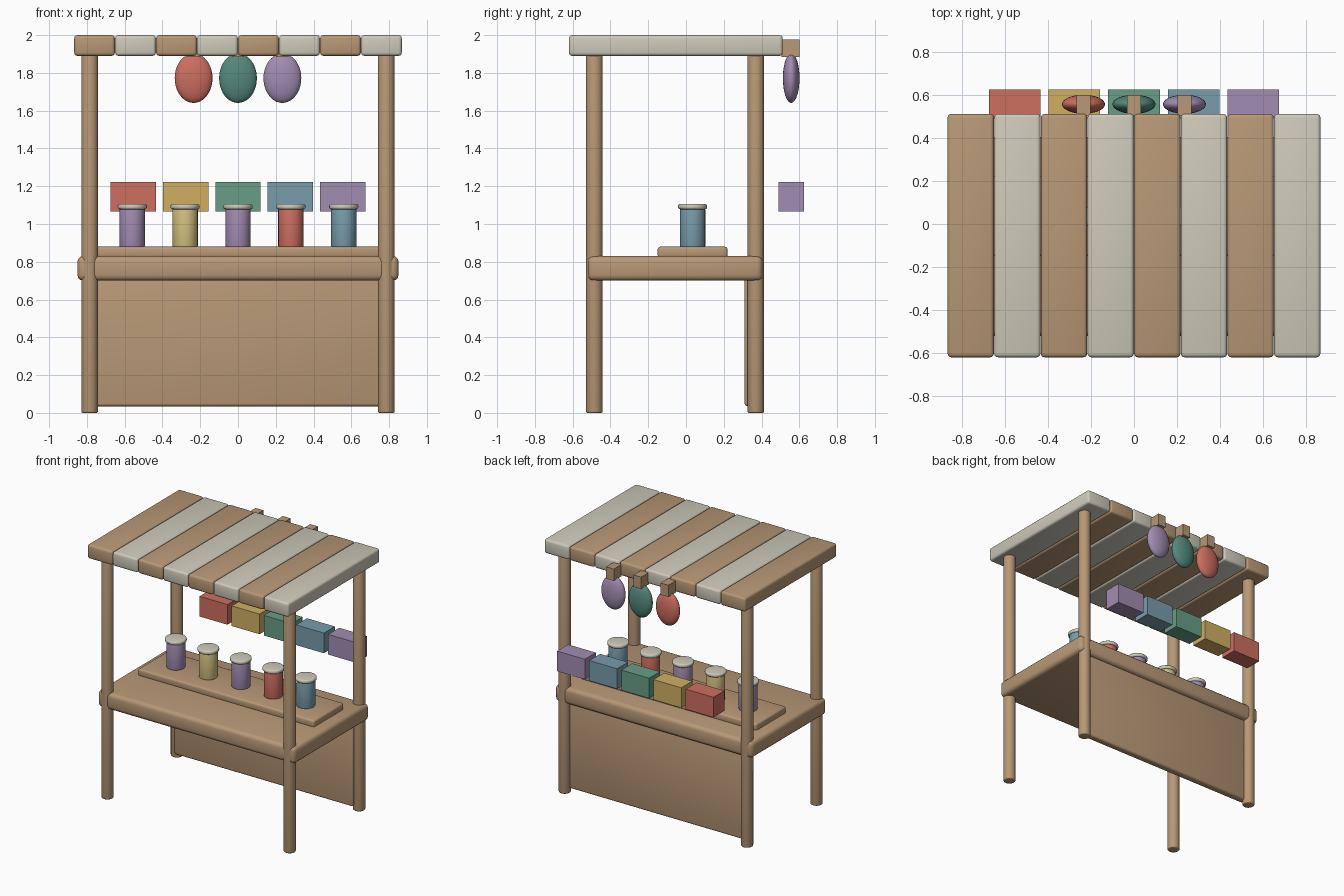
import bpy
import math

if "Cube" in bpy.data.objects:
    bpy.data.objects.remove(bpy.data.objects["Cube"], do_unlink=True)


def linear(c):
    c /= 255
    return c / 12.92 if c <= 0.04045 else ((c + 0.055) / 1.055) ** 2.4


def material(name, r, g, b):
    mat = bpy.data.materials.new(name)
    mat.use_nodes = True
    color = (linear(r), linear(g), linear(b), 1)
    mat.diffuse_color = color
    mat.node_tree.nodes["Principled BSDF"].inputs["Base Color"].default_value = color
    return mat


wood = material("wood", 184, 152, 118)
cream = material("cream", 206, 202, 186)
red = material("red", 205, 110, 96)
mustard = material("mustard", 208, 175, 98)
straw = material("straw", 212, 192, 128)
green = material("green", 104, 158, 134)
teal = material("teal", 84, 136, 124)
blue = material("blue", 120, 156, 172)
purple = material("purple", 162, 140, 178)


def finish(name, mat, bevel=0, segments=3):
    """Name, colour, bevel and shade the active object."""
    obj = bpy.context.object
    obj.name = name
    obj.data.materials.append(mat)
    bpy.ops.object.transform_apply(location=False, rotation=False, scale=True)
    if bevel:
        mod = obj.modifiers.new("rounded_edges", "BEVEL")
        mod.width = bevel
        mod.segments = segments
        mod.limit_method = "ANGLE"
        mod.angle_limit = math.radians(40)
        bpy.ops.object.modifier_apply(modifier=mod.name)
        bpy.ops.object.shade_smooth_by_angle(angle=math.radians(40))
    return obj


def box(name, x, y, z, mat, bevel=0):
    """Box spanning the (low, high) pairs x, y and z."""
    spans = (x, y, z)
    bpy.ops.mesh.primitive_cube_add(size=1, location=[(a + b) / 2 for a, b in spans])
    bpy.context.object.scale = [b - a for a, b in spans]
    return finish(name, mat, bevel)


def cylinder(name, x, y, z, radius, mat, bevel):
    bpy.ops.mesh.primitive_cylinder_add(vertices=32, radius=radius, depth=z[1] - z[0],
                                        location=(x, y, (z[0] + z[1]) / 2))
    return finish(name, mat, bevel)


# Four round posts
for side, x in (("right", -0.785), ("left", 0.785)):
    for end, y in (("front", -0.485), ("back", 0.37)):
        cylinder(f"{end}_{side}_post", x, y, (0, 1.9), 0.044, wood, 0.008)

# Counter, raised display board and back panel
box("counter", (-0.85, 0.85), (-0.52, 0.405), (0.70, 0.83), wood, 0.03)
box("display_board", (-0.76, 0.76), (-0.15, 0.22), (0.82, 0.88), wood, 0.015)
box("back_panel", (-0.77, 0.77), (0.31, 0.37), (0.035, 0.72), wood, 0.015)

# Striped roof of eight slats
pitch = 0.217
for i in range(8):
    x = (i - 3.5) * pitch
    box(f"roof_slat_{i + 1}", (x - 0.1075, x + 0.1075), (-0.62, 0.512), (1.89, 2.0),
        cream if i % 2 else wood, 0.017)

# Jars with rounded lids
for i, mat in enumerate((purple, straw, purple, red, blue)):
    x = (i - 2) * 0.28
    cylinder(f"jar_{i + 1}", x, 0.035, (0.875, 1.085), 0.067, mat, 0.01)
    cylinder(f"jar_lid_{i + 1}", x, 0.035, (1.078, 1.106), 0.077, cream, 0.01)

# Row of coloured boxes behind the stall
for i, mat in enumerate((red, mustard, green, blue, purple)):
    x = (i - 2) * 0.277
    box(f"goods_box_{i + 1}", (x - 0.12, x + 0.12), (0.49, 0.625), (1.065, 1.222), mat)

# Oval lanterns hung from wooden brackets
for i, mat in enumerate((red, teal, purple)):
    x = (i - 1) * 0.235
    box(f"lantern_bracket_{i + 1}", (x - 0.033, x + 0.033), (0.505, 0.6), (1.885, 1.977), wood)
    bpy.ops.mesh.primitive_uv_sphere_add(segments=32, ring_count=20, radius=1,
                                         location=(x, 0.557, 1.772))
    bpy.context.object.scale = (0.1, 0.044, 0.131)
    finish(f"lantern_{i + 1}", mat)
    bpy.ops.object.shade_smooth()
